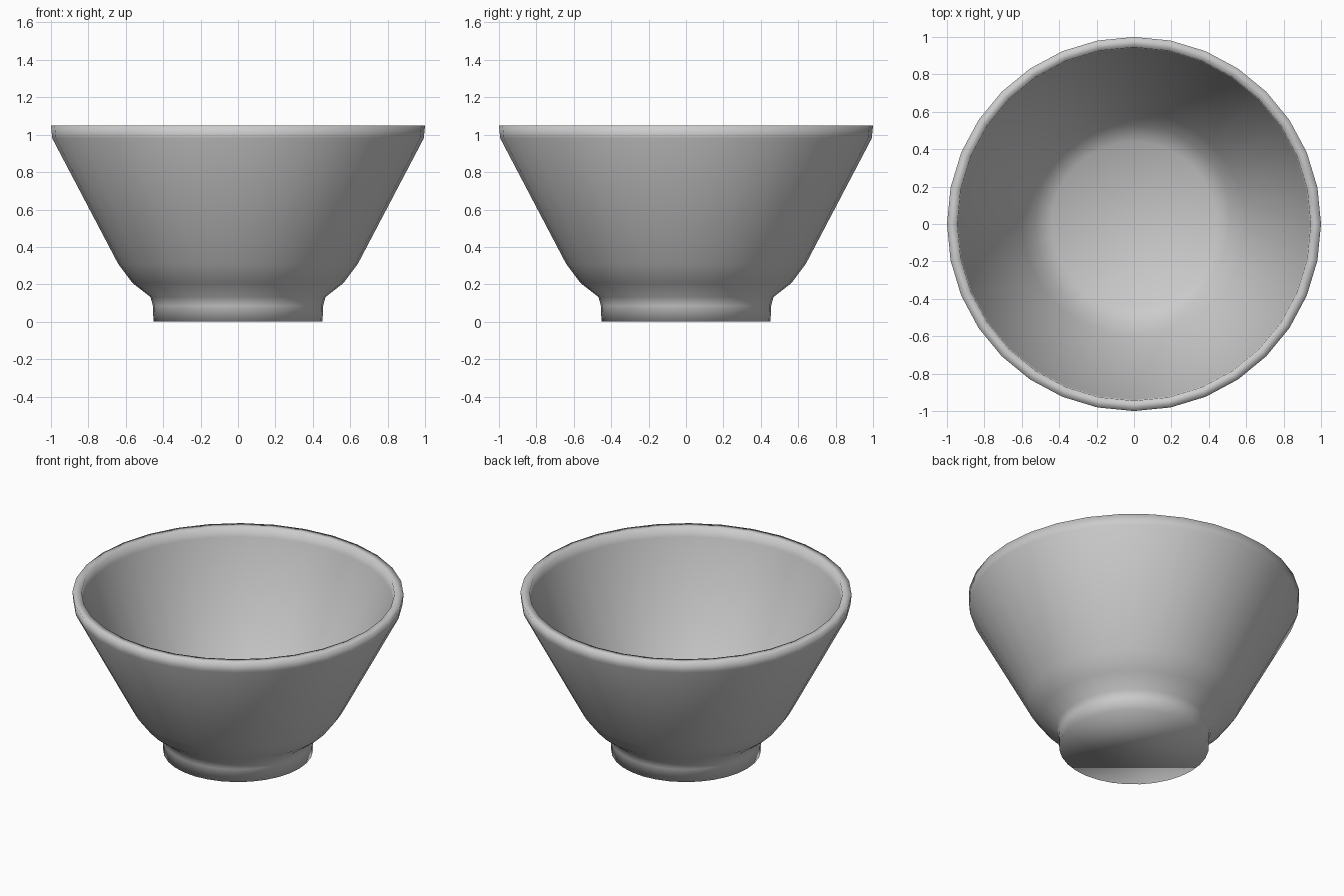
import bpy
import bmesh
from math import cos, sin, tau

if "Cube" in bpy.data.objects:
    bpy.data.objects.remove(bpy.data.objects["Cube"])

SIDES = 32

# (radius, height) profile: foot, outer wall, lip, inner wall, floor
PROFILE = [
    (0.452, 0.0), (0.455, 0.085), (0.468, 0.132), (0.564, 0.207), (0.64, 0.308),
    (0.993, 0.98), (1.0, 1.048),
    (0.945, 1.048), (0.94, 0.985),
    (0.597, 0.335), (0.53, 0.245), (0.44, 0.175),
]


def lathe(name, profile, sides):
    bm = bmesh.new()
    rings = [[bm.verts.new((r * cos(tau * i / sides), r * sin(tau * i / sides), z))
              for i in range(sides)] for r, z in profile]
    for low, high in zip(rings, rings[1:]):
        for i in range(sides):
            j = (i + 1) % sides
            bm.faces.new((low[i], low[j], high[j], high[i]))
    # underside of the foot and inner floor
    bm.faces.new(list(reversed(rings[0])))
    bm.faces.new(rings[-1])
    bmesh.ops.recalc_face_normals(bm, faces=bm.faces[:])
    for face in bm.faces:
        face.smooth = True
    mesh = bpy.data.meshes.new(name)
    bm.to_mesh(mesh)
    bm.free()
    obj = bpy.data.objects.new(name, mesh)
    bpy.context.collection.objects.link(obj)
    return obj


lathe("bowl", PROFILE, SIDES)
